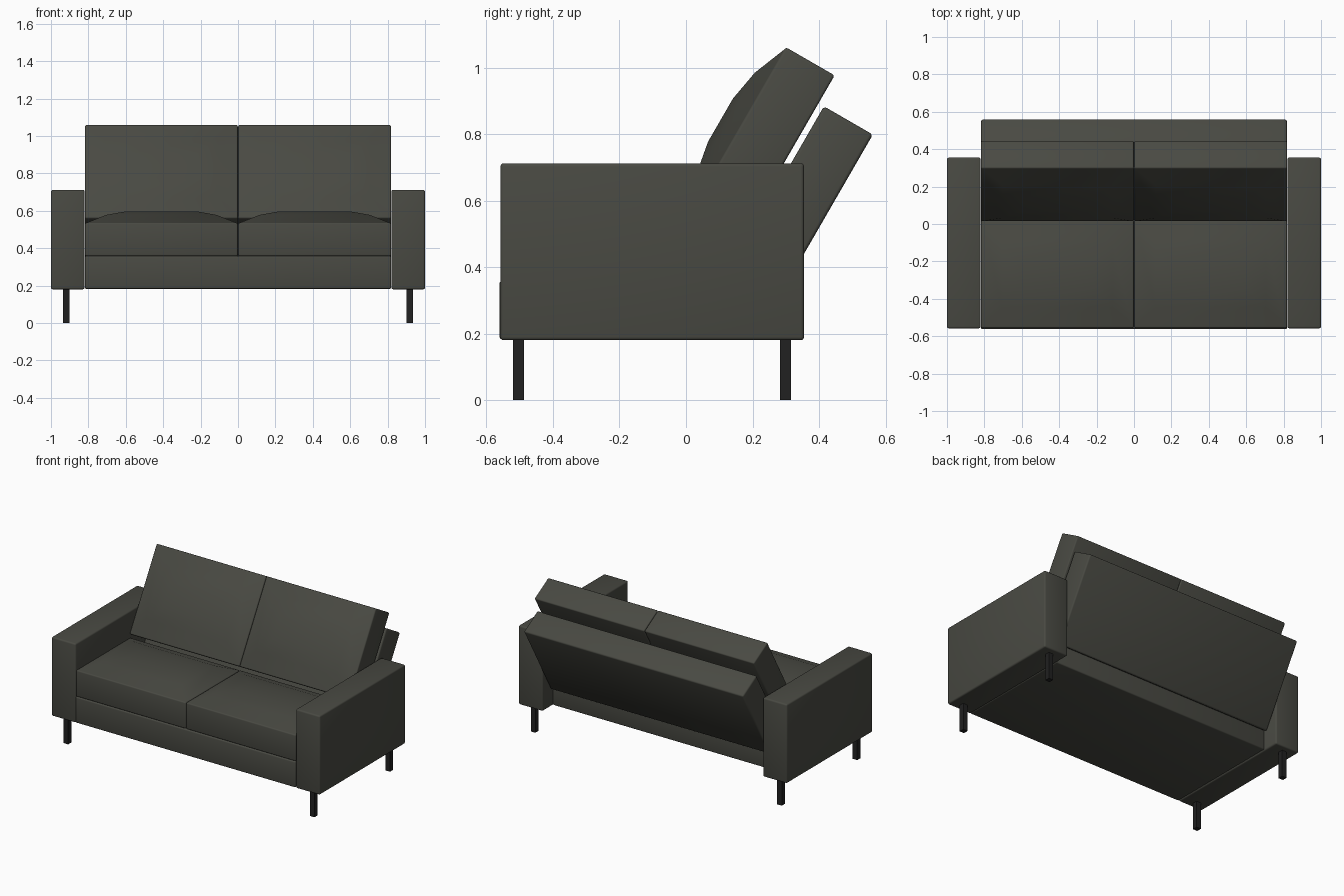
import bpy, bmesh, math
from mathutils import Matrix, Vector

if "Cube" in bpy.data.objects:
    bpy.data.objects.remove(bpy.data.objects["Cube"])


def material(name, rgb):
    m = bpy.data.materials.new(name)
    m.diffuse_color = (*rgb, 1)
    m.use_nodes = True
    m.node_tree.nodes["Principled BSDF"].inputs["Base Color"].default_value = m.diffuse_color
    return m


FABRIC = material("dark olive grey fabric", (0.066, 0.067, 0.055))
BLACK = material("black leg", (0.015, 0.015, 0.015))


def block(name, lo, hi, mat, bevel=0.0, dome=(), loc=(0, 0, 0), tilt=0.0):
    """Rounded box; dome is a list of (inset, rise) steps raised on its top face."""
    lo, hi = Vector(lo), Vector(hi)
    bm = bmesh.new()
    bmesh.ops.create_cube(bm, size=1)
    bmesh.ops.scale(bm, vec=hi - lo, verts=bm.verts)
    bmesh.ops.translate(bm, vec=(lo + hi) / 2, verts=bm.verts)
    if bevel:
        bmesh.ops.bevel(bm, geom=bm.edges[:], offset=bevel, segments=3,
                        profile=0.5, affect='EDGES')
    bm.normal_update()
    top = max(bm.faces, key=lambda f: f.calc_center_median().z)
    for inset, rise in dome:
        bmesh.ops.inset_individual(bm, faces=[top], thickness=inset, depth=rise,
                                   use_even_offset=True)
    bmesh.ops.transform(bm, verts=bm.verts, matrix=Matrix.Translation(loc)
                        @ Matrix.Rotation(tilt, 4, 'X'))
    me = bpy.data.meshes.new(name)
    bm.to_mesh(me)
    bm.free()
    me.materials.append(mat)
    ob = bpy.data.objects.new(name, me)
    bpy.context.collection.objects.link(ob)
    if bevel:
        bpy.ops.object.select_all(action='DESELECT')
        ob.select_set(True)
        bpy.context.view_layer.objects.active = ob
        bpy.ops.object.shade_smooth_by_angle(angle=math.radians(35))
    return ob


TILT = math.radians(60)
HALF = 0.288           # half the length of every cushion
DOME = [(0.105, 0.042), (0.10, 0.018)]

# Base frame between the arms
block("base", (-0.819, -0.561, 0.183), (0.819, 0.25, 0.358), FABRIC, 0.008)

# Tilted backrest panel
block("backrest", (-0.817, -HALF, 0), (0.817, HALF, 0.17), FABRIC, 0.01,
      loc=(0, 0.418, 0.549), tilt=TILT)

for s, side in ((-1, "left"), (1, "right")):
    # Arms
    x0, x1 = sorted((s * 0.82, s * 1.0))
    block(side + "_arm", (x0, -0.558, 0.18), (x1, 0.355, 0.712), FABRIC, 0.01)
    # Domed seat and back cushions
    x0, x1 = sorted((s * 0.001, s * 0.818))
    block(side + "_seat_cushion", (x0, -HALF, 0), (x1, HALF, 0.178), FABRIC, 0.008,
          DOME, loc=(0, -0.268, 0.358))
    block(side + "_back_cushion", (x0, -HALF, 0), (x1, HALF, 0.17), FABRIC, 0.008,
          DOME, loc=(0, 0.303, 0.727), tilt=TILT)
    # Square legs
    for y, end in ((-0.504, "front"), (0.299, "back")):
        x = s * 0.918
        block(f"{side}_{end}_leg", (x - 0.017, y - 0.017, 0),
              (x + 0.017, y + 0.017, 0.185), BLACK)
